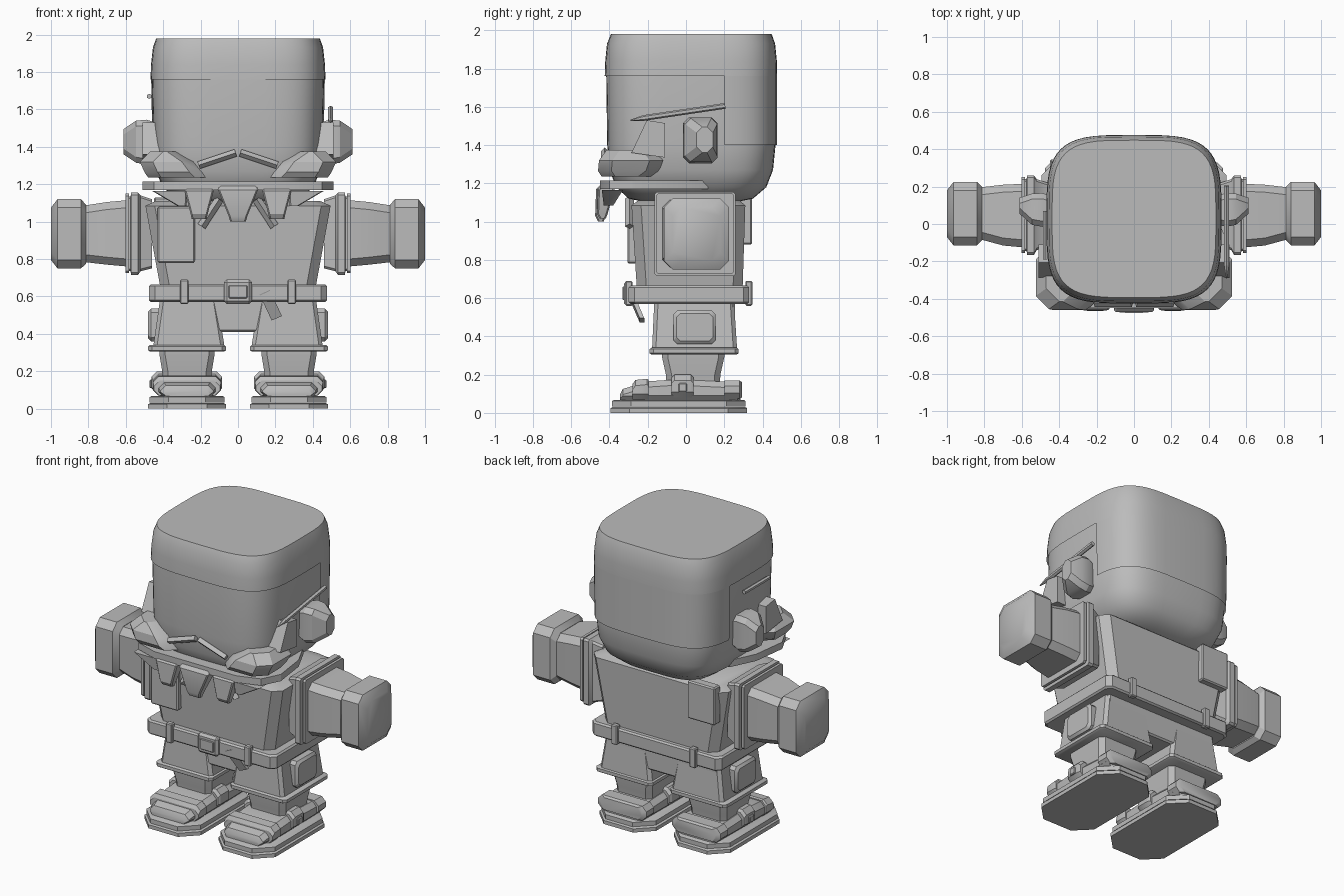
import bpy, bmesh, math
from mathutils import Vector

mat = bpy.data.materials.new("plain grey")
mat.diffuse_color = (0.5, 0.5, 0.5, 1)


def finish(name, bm, mirror=False):
    """Turn a bmesh into a named object, optionally mirrored across x."""
    bmesh.ops.recalc_face_normals(bm, faces=bm.faces[:])
    me = bpy.data.meshes.new(name)
    bm.to_mesh(me)
    bm.free()
    me.materials.append(mat)
    ob = bpy.data.objects.new(name, me)
    bpy.context.collection.objects.link(ob)
    bpy.ops.object.select_all(action='DESELECT')
    ob.select_set(True)
    bpy.context.view_layer.objects.active = ob
    bpy.ops.object.shade_smooth_by_angle(angle=math.radians(30))
    if mirror:
        ob.modifiers.new("mirror", 'MIRROR').use_mirror_merge = False
    return ob


def skin(bm, rings, caps=True):
    rows = [[bm.verts.new(p) for p in r] for r in rings]
    n = len(rows[0])
    for a, b in zip(rows, rows[1:]):
        for i in range(n):
            bm.faces.new((a[i], a[(i + 1) % n], b[(i + 1) % n], b[i]))
    if caps:
        bm.faces.new(rows[0])
        bm.faces.new(rows[-1])


def loft(name, axis, sections, chamfer=0.03, mirror=False):
    """Sections (t, u0, u1, v0, v1): chamfered rectangles stacked on an axis."""
    rings = []
    for t, u0, u1, v0, v1 in sections:
        c = min(chamfer, (u1 - u0) * 0.45, (v1 - v0) * 0.45)
        ring = [(u0 + c, v0), (u1 - c, v0), (u1, v0 + c), (u1, v1 - c),
                (u1 - c, v1), (u0 + c, v1), (u0, v1 - c), (u0, v0 + c)]
        rings.append([(t, u, v) if axis == 'x' else (u, t, v) if axis == 'y'
                      else (u, v, t) for u, v in ring])
    bm = bmesh.new()
    skin(bm, rings)
    return finish(name, bm, mirror)


def box(name, x0, x1, y0, y1, z0, z1, bevel=0.008, mirror=False):
    bm = bmesh.new()
    skin(bm, [[(x0, y0, z), (x1, y0, z), (x1, y1, z), (x0, y1, z)] for z in (z0, z1)])
    if bevel:
        bmesh.ops.bevel(bm, geom=bm.edges[:], offset=bevel, segments=1, affect='EDGES')
    return finish(name, bm, mirror)


def prism(name, axis, pts, t0, t1, mirror=False):
    rings = [[(t, a, b) if axis == 'x' else (a, t, b) if axis == 'y' else (a, b, t)
              for a, b in pts] for t in (t0, t1)]
    bm = bmesh.new()
    skin(bm, rings)
    return finish(name, bm, mirror)


def rod(name, p, q, r0, r1, sides=6, mirror=False):
    p, q = Vector(p), Vector(q)
    bm = bmesh.new()
    bmesh.ops.create_cone(bm, cap_ends=True, segments=sides, radius1=r0,
                          radius2=r1, depth=(q - p).length)
    m = (q - p).to_track_quat('Z', 'Y').to_matrix().to_4x4()
    m.translation = (p + q) / 2
    bm.transform(m)
    return finish(name, bm, mirror)


# Head: rounded-square sections (z, half width, front y, back y)
HEAD = [(1.10, .22, -.20, .25), (1.12, .32, -.30, .35), (1.18, .40, -.365, .42),
        (1.27, .44, -.40, .455), (1.40, .453, -.412, .468), (1.76, .46, -.417, .468),
        (1.84, .457, -.414, .467), (1.93, .447, -.405, .458), (1.98, .43, -.385, .44)]


def head_part(name, grow, cuts):
    rings = []
    for z, hx, y0, y1 in HEAD:
        hx, hy, cy = hx + grow, (y1 - y0) / 2 + grow, (y0 + y1) / 2
        ring = []
        for i in range(56):
            t = math.tau * i / 56
            c, s = math.cos(t), math.sin(t)
            ring.append((hx * math.copysign(abs(c) ** .52, c),
                         cy + hy * math.copysign(abs(s) ** .52, s), z))
        rings.append(ring)
    bm = bmesh.new()
    skin(bm, rings)
    for co, no in cuts:   # remove what lies on the normal side
        bmesh.ops.bisect_plane(bm, geom=bm.verts[:] + bm.edges[:] + bm.faces[:],
                               plane_co=co, plane_no=no, clear_outer=True)
    return finish(name, bm)


head_part("head", 0, [((0, 0, 1.78), (0, 0, 1))])
head_part("hair_top", .008, [((0, 0, 1.76), (0, 0, -1))])
head_part("hair_back", .008, [((0, 0, 1.40), (0, 0, -1)), ((0, .2, 0), (0, -1, 0)),
                              ((0, 0, 1.76), (0, 0, 1))])

# Ears, sideburns and the sticks tucked above them
loft("ear", 'x', [(.44, .0, .15, 1.32, 1.53), (.49, -.015, .165, 1.305, 1.545),
                  (.545, -.005, .163, 1.315, 1.54), (.612, .055, .14, 1.36, 1.495)], .03, True)
prism("sideburn", 'x', [(-.205, 1.53), (-.11, 1.515), (-.11, 1.335), (-.285, 1.36)],
      .42, .51, True)
rod("pencil", (.495, -.22, 1.542), (.495, .205, 1.605), .015, .015)
rod("pencil_tip", (.495, -.22, 1.542), (.495, -.29, 1.53), .015, .003)
rod("small_stick", (-.475, .07, 1.67), (-.475, -.19, 1.67), .014, .014)

# Moustache, small brow bars and beard
loft("moustache", 'z', [(1.235, .16, .48, -.44, -.18), (1.265, .19, .50, -.46, -.14),
                        (1.32, .23, .525, -.455, -.12), (1.375, .31, .47, -.415, -.16)],
     .07, True)
rod("brow_bar", (.012, -.425, 1.368), (.21, -.425, 1.302), .02, .02, 4, True)
side = [(.30, -.45), (.45, -.40), (.51, -.28), (.48, -.05), (.40, .115)]
prism("beard_band", 'z', side + [(-x, y) for x, y in reversed(side)], 1.17, 1.215)
loft("beard_middle", 'z', [(1.0, -.042, .042, -.46, -.43), (1.03, -.05, .05, -.475, -.42),
                           (1.17, -.107, .107, -.47, -.38), (1.19, -.1, .1, -.45, -.38)], .008)
loft("beard_side", 'z', [(1.015, .168, .248, -.45, -.42), (1.04, .162, .253, -.465, -.41),
                         (1.165, .13, .285, -.46, -.375), (1.185, .13, .28, -.44, -.375)],
     .008, True)
loft("beard_outer", 'z', [(1.085, .275, .325, -.43, -.38), (1.165, .27, .46, -.44, -.33)],
     .008, True)

# Torso with pouches and neckerchief ends
loft("torso", 'z', [(.62, -.41, .41, -.255, .295), (1.085, -.495, .495, -.285, .31),
                    (1.11, -.44, .44, -.25, .28)], .05)
box("front_patch", -.43, -.23, -.305, -.25, .78, 1.08)
box("back_patch", -.45, -.25, .28, .345, .88, 1.13)
rod("neckerchief_end", (.10, -.295, 1.12), (.195, -.295, .975), .024, .024, 4, True)

# Belt
loft("belt", 'z', [(.57, -.465, .465, -.29, .32), (.58, -.475, .475, -.3, .33),
                   (.655, -.475, .475, -.3, .33), (.665, -.465, .465, -.29, .32)], .03)
box("buckle", -.075, .075, -.325, -.28, .56, .69, .015)
box("buckle_plate", -.05, .05, -.332, -.32, .59, .66, .004)
for name, y0, y1 in (("front_belt_loop", -.318, -.28), ("back_belt_loop", .31, .347)):
    box(name, .265, .31, y0, y1, .56, .69, .006, True)
bm = bmesh.new()
skin(bm, [[(x, y + d, z) for x, y, z in ((.115, -.29, .61), (.17, -.29, .635),
                                       (.235, -.23, .495), (.18, -.23, .472))]
          for d in (-.012, .012)])
finish("belt_end", bm)

# Arms
loft("shoulder_plate", 'x', [(.46, -.12, .22, .75, 1.12), (.52, -.14, .24, .735, 1.14),
                             (.535, -.165, .26, .715, 1.155), (.572, -.165, .26, .715, 1.155),
                             (.574, -.145, .24, .735, 1.135), (.582, -.145, .24, .735, 1.135),
                             (.584, -.155, .25, .725, 1.15), (.602, -.155, .25, .725, 1.15)],
     .012, True)
loft("arm", 'x', [(.59, -.125, .215, .76, 1.115), (.70, -.115, .21, .77, 1.105),
                  (.83, -.08, .195, .785, 1.085)], .04, True)
loft("fist", 'x', [(.812, -.085, .2, .775, 1.09), (.84, -.115, .225, .75, 1.12),
                   (.965, -.115, .225, .75, 1.12), (1.0, -.07, .18, .795, 1.075)], .045, True)

# Trousers
box("hips", -.41, .41, -.165, .255, .41, .60, .01)
loft("trouser_leg", 'z', [(.32, .07, .455, -.178, .268), (.60, .115, .415, -.165, .25)], .02, True)
loft("trouser_cuff", 'z', [(.305, .075, .47, -.18, .265), (.312, .065, .48, -.19, .275),
                           (.333, .065, .48, -.19, .275), (.341, .075, .47, -.18, .265)], .02, True)
loft("leg_pocket", 'x', [(.40, -.065, .155, .36, .535), (.465, -.065, .155, .36, .535),
                         (.48, -.05, .14, .375, .52)], .02, True)
loft("shin", 'z', [(.12, .145, .40, -.10, .175), (.20, .14, .405, -.105, .18),
                   (.29, .125, .42, -.125, .2), (.31, .125, .42, -.125, .2)], .03, True)

# Shoes: layered soles, upper, toe and straps
for name, z0, z1, g in (("lower_sole", 0, .03, 0), ("upper_sole", .033, .068, .008)):
    loft(name, 'z', [(z0, .065 + g, .48 - g, -.395 + g, .32 - g),
                     (z1 - .006, .065 + g, .48 - g, -.395 + g, .32 - g),
                     (z1, .075 + g, .47 - g, -.385 + g, .31 - g)], .10, True)
loft("shoe_upper", 'y', [(-.345, .15, .395, .06, .095), (-.33, .13, .415, .06, .125),
                         (-.2, .105, .44, .06, .165), (-.05, .105, .44, .06, .175),
                         (.27, .11, .435, .06, .16), (.285, .15, .395, .06, .14)], .03, True)
loft("toe_strap", 'y', [(-.28, .095, .45, .07, .15), (-.265, .09, .455, .07, .172),
                        (-.205, .09, .455, .07, .178), (-.195, .095, .45, .07, .172)], .03, True)
loft("ankle_strap", 'y', [(-.075, .095, .455, .08, .185), (-.06, .085, .462, .08, .2),
                          (.025, .085, .462, .08, .2), (.04, .095, .455, .08, .185)], .03, True)
loft("heel_strap", 'y', [(.2, .095, .45, .075, .17), (.28, .095, .45, .075, .17),
                         (.293, .12, .425, .08, .16)], .03, True)
box("strap_stud", .455, .473, -.04, .005, .11, .155, .005, True)
